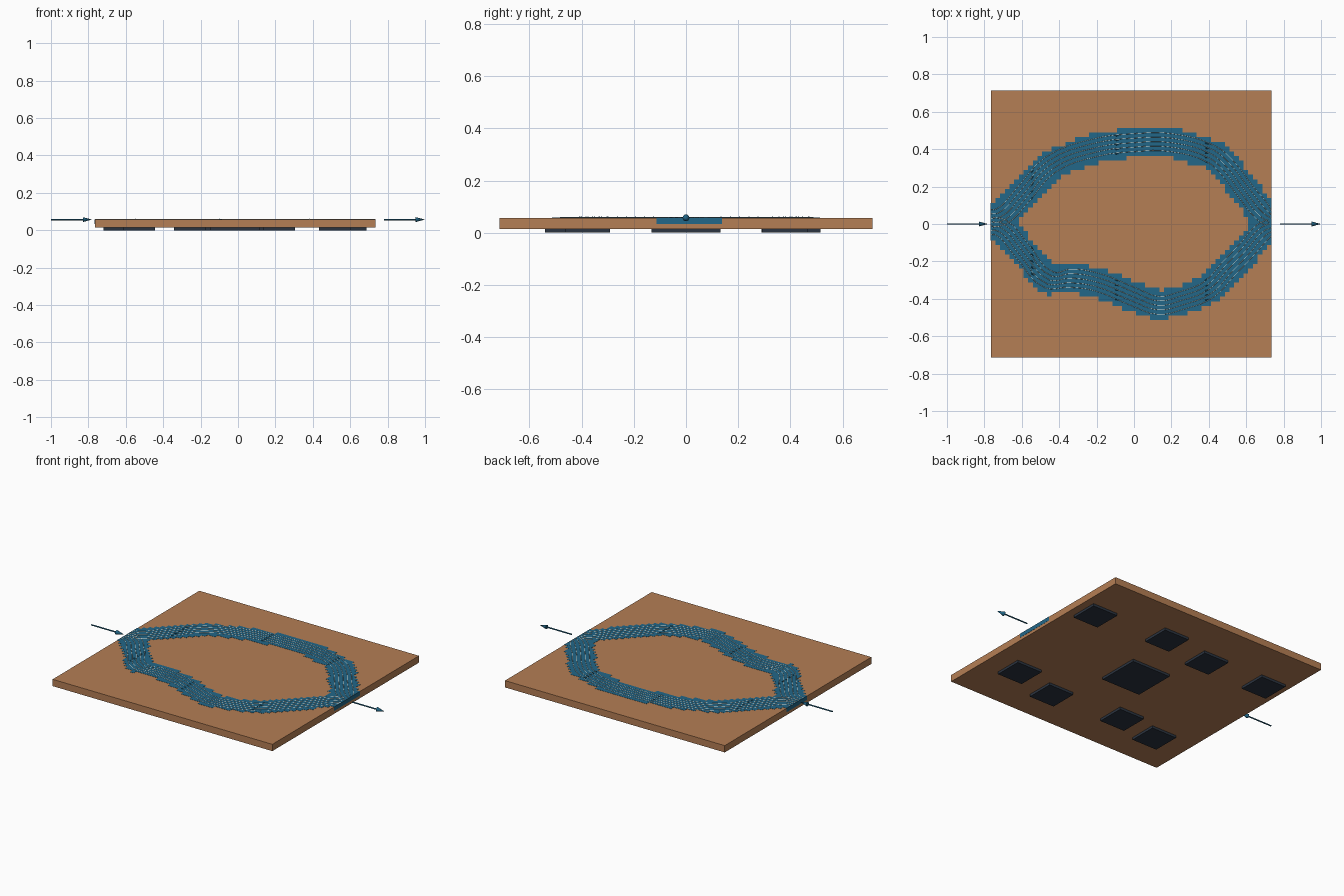
import bpy, bmesh, math
from mathutils import Vector

if "Cube" in bpy.data.objects:
    bpy.data.objects.remove(bpy.data.objects["Cube"], do_unlink=True)


def material(name, rgb):
    m = bpy.data.materials.new(name)
    m.use_nodes = True
    m.diffuse_color = (*rgb, 1)
    m.node_tree.nodes["Principled BSDF"].inputs["Base Color"].default_value = (*rgb, 1)
    return m


COPPER = material("copper brown", (0.462, 0.209, 0.089))
BLUE = material("coolant blue", (0.016, 0.136, 0.246))
CHIP = material("charcoal", (0.024, 0.034, 0.051))
PALE = material("pale cream", (0.75, 0.75, 0.68))

LEFT, RIGHT, HALF_Y = -0.765, 0.735, 0.715
BOTTOM, TOP = 0.015, 0.057
MID = (LEFT + RIGHT) / 2


def finish(bm, name, mat):
    bmesh.ops.recalc_face_normals(bm, faces=bm.faces)
    mesh = bpy.data.meshes.new(name)
    bm.to_mesh(mesh)
    bm.free()
    mesh.materials.append(mat)
    ob = bpy.data.objects.new(name, mesh)
    bpy.context.collection.objects.link(ob)
    return ob


def box(name, center, size, mat):
    bm = bmesh.new()
    bmesh.ops.create_cube(bm, size=1)
    bmesh.ops.scale(bm, vec=size, verts=bm.verts)
    bmesh.ops.translate(bm, vec=center, verts=bm.verts)
    return finish(bm, name, mat)


def cone(name, start, end, r1, r2, mat):
    axis = Vector(end) - Vector(start)
    bpy.ops.mesh.primitive_cone_add(vertices=16, radius1=r1, radius2=r2, depth=axis.length,
                                    location=(Vector(start) + Vector(end)) / 2,
                                    rotation=axis.to_track_quat('Z', 'Y').to_euler())
    ob = bpy.context.object
    ob.name = name
    ob.data.materials.append(mat)
    bpy.ops.object.shade_smooth_by_angle()


# Plate
box("plate", (MID, 0, (BOTTOM + TOP) / 2), (RIGHT - LEFT, 2 * HALF_Y, TOP - BOTTOM), COPPER)

# Heat sources under the plate
chips = [(0.6, 0.38), (0.12, 0.43), (-0.215, 0.375), (-0.632, 0.375),
         (0.518, -0.377), (0.22, -0.455), (-0.257, -0.41), (-0.53, -0.455)]
for i, (x, y) in enumerate(chips):
    box(f"small_chip_{i + 1}", (x, y, BOTTOM / 2), (0.172, 0.172, BOTTOM), CHIP)
box("center_chip", (-0.015, 0, BOTTOM / 2), (0.265, 0.265, BOTTOM), CHIP)

# Channel centre lines
back_path = [(LEFT, 0.03), (-0.71, 0.04), (-0.6, 0.15), (-0.45, 0.315), (-0.2, 0.41), (0, 0.435),
             (0.2, 0.435), (0.42, 0.37), (0.5, 0.3), (0.6, 0.17), (0.69, 0.06), (RIGHT, 0.03)]
front_path = [(LEFT, -0.01), (-0.71, -0.02), (-0.6, -0.14), (-0.45, -0.3), (-0.35, -0.29),
              (-0.2, -0.31), (0, -0.39), (0.13, -0.435), (0.25, -0.41), (0.4, -0.35),
              (0.5, -0.245), (0.6, -0.14), (0.69, -0.04), (RIGHT, -0.02)]
paths = [[Vector(p) for p in path] for path in (back_path, front_path)]


def distance(p, path):
    best = 9.0
    for a, b in zip(path, path[1:]):
        d = b - a
        t = max(0, min(1, (p - a).dot(d) / d.length_squared))
        best = min(best, (p - a - d * t).length)
    return best


# Stepped channels: grid cells near the centre lines, extruded into the plate
bm = bmesh.new()
bmesh.ops.create_grid(bm, x_segments=60, y_segments=57, size=0.5)
bmesh.ops.scale(bm, vec=(RIGHT - LEFT + 0.002, 2 * HALF_Y, 1), verts=bm.verts)
bmesh.ops.translate(bm, vec=(MID, 0, 0.033), verts=bm.verts)
outside = [f for f in bm.faces
           if min(distance(f.calc_center_median().xy, p) for p in paths) > 0.078]
bmesh.ops.delete(bm, geom=outside, context='FACES')
up = bmesh.ops.extrude_face_region(bm, geom=bm.faces[:])
bmesh.ops.translate(bm, vec=(0, 0, TOP + 0.001 - 0.033),
                    verts=[v for v in up["geom"] if isinstance(v, bmesh.types.BMVert)])
finish(bm, "channels", BLUE)


def offset_path(path, amount):
    points = []
    for i, p in enumerate(path):
        d = path[min(i + 1, len(path) - 1)] - path[max(i - 1, 0)]
        n = Vector((-d.y, d.x)).normalized()
        q = p + n * amount
        points.append((min(max(q.x, LEFT), RIGHT), q.y, TOP + 0.001))
    return points


# Thin flow lines with small direction cones
for side, path in zip(("back", "front"), paths):
    for k in range(-2, 3):
        points = offset_path(path, k * 0.024)
        curve = bpy.data.curves.new(f"{side}_flow_line", 'CURVE')
        curve.dimensions = '3D'
        curve.bevel_depth = 0.0014
        curve.bevel_resolution = 0
        curve.resolution_u = 4
        spline = curve.splines.new('BEZIER')
        spline.bezier_points.add(len(points) - 1)
        for bp, p in zip(spline.bezier_points, points):
            bp.co = p
            bp.handle_left_type = bp.handle_right_type = 'AUTO'
        curve.materials.append(PALE)
        ob = bpy.data.objects.new(f"{side}_flow_line_{k + 3}", curve)
        bpy.context.collection.objects.link(ob)
        for x in (-0.55, -0.1, 0.38):
            for a, b in zip(points, points[1:]):
                if a[0] <= x < b[0]:
                    a, b = Vector(a), Vector(b)
                    p = a.lerp(b, (x - a.x) / (b.x - a.x))
                    cone(f"{side}_flow_tip", p, p + (b - a).normalized() * 0.02, 0.004, 0, BLUE)
                    break

# Inlet and outlet arrows
for name, start, tip in (("inlet", -1, -0.78), ("outlet", 0.78, 1)):
    neck = tip - 0.05
    cone(f"{name}_arrow_shaft", (start, 0, TOP), (neck, 0, TOP), 0.004, 0.004, BLUE)
    cone(f"{name}_arrow_head", (neck, 0, TOP), (tip, 0, TOP), 0.013, 0, BLUE)
